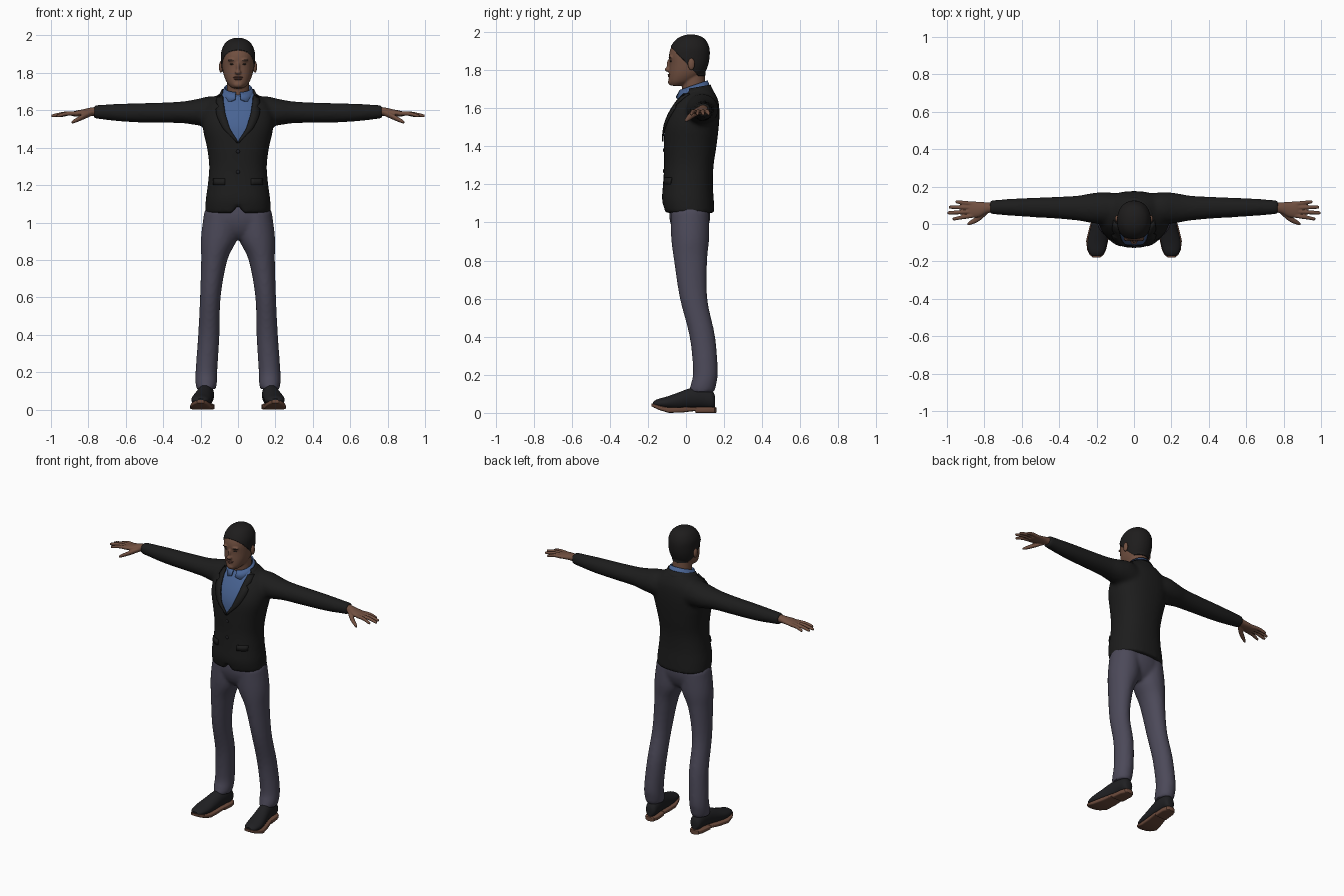
import bpy, bmesh, math
from mathutils import Vector, Matrix
from mathutils.bvhtree import BVHTree

if "Cube" in bpy.data.objects:
    bpy.data.objects.remove(bpy.data.objects["Cube"])


def material(name, r, g, b):
    m = bpy.data.materials.new(name)
    m.use_nodes = True
    m.diffuse_color = (r, g, b, 1)
    node = m.node_tree.nodes["Principled BSDF"]
    node.inputs["Base Color"].default_value = (r, g, b, 1)
    node.inputs["Roughness"].default_value = 0.8
    return m


JACKET = material("black jacket", .012, .012, .012)
HAIR = material("black hair", .013, .012, .012)
TROUSERS = material("slate trousers", .072, .067, .1)
SHIRT = material("blue shirt", .065, .125, .29)
SKIN = material("brown skin", .165, .08, .052)
LIPS = material("lips", .11, .048, .036)
EYES = material("dark eyes", .03, .022, .018)
LEATHER = material("black leather", .014, .014, .016)
SOLE = material("brown sole", .15, .07, .045)


def finish(name, bm, mats, angle=50):
    """Turn a bmesh into a smooth-shaded object."""
    bmesh.ops.recalc_face_normals(bm, faces=bm.faces)
    me = bpy.data.meshes.new(name)
    bm.to_mesh(me)
    bm.free()
    for m in mats:
        me.materials.append(m)
    me.shade_smooth()
    me.set_sharp_from_angle(angle=math.radians(angle))
    ob = bpy.data.objects.new(name, me)
    bpy.context.collection.objects.link(ob)
    return ob


def spline(rows, steps):
    """Catmull-Rom interpolation through rows of equal length."""
    out = []
    for i in range(len(rows) - 1):
        a, b, c, d = (Vector(rows[min(max(i + k, 0), len(rows) - 1)]) for k in (-1, 0, 1, 2))
        for k in range(steps):
            t = k / steps
            out.append(b + (c - a) * t / 2 + (a - b * 2.5 + c * 2 - d / 2) * t * t
                       + (b * 1.5 - a / 2 - c * 1.5 + d / 2) * t ** 3)
    return out + [Vector(rows[-1])]


def loft(bm, axis, rows, side=1, power=2, steps=4, sides=32):
    """Closed skin of superellipses; a row is (position, centre a, centre b, radius a, radius b)."""
    rings = []
    for t, ca, cb, ra, rb in spline(rows, steps):
        ring = []
        for k in range(sides):
            u = math.tau * k / sides
            c, s = math.cos(u), math.sin(u)
            a = ca + ra * math.copysign(abs(c) ** (2 / power), c)
            b = cb + rb * math.copysign(abs(s) ** (2 / power), s)
            x, y, z = {"x": (t, a, b), "y": (a, t, b), "z": (a, b, t)}[axis]
            ring.append(bm.verts.new((x * side, y, z)))
        rings.append(ring)
    for p, q in zip(rings, rings[1:]):
        for k in range(sides):
            j = (k + 1) % sides
            bm.faces.new((p[k], p[j], q[j], q[k]))
    bm.faces.new(rings[0])
    bm.faces.new(rings[-1])


def ball(bm, loc, radii):
    bmesh.ops.create_uvsphere(bm, u_segments=20, v_segments=12, radius=1,
                              matrix=Matrix.Translation(loc) @ Matrix.Diagonal((*radii, 1)))


def blend(bm, voxel, smooth):
    """Fuse overlapping volumes into one soft skin."""
    ob = finish("helper", bm, [])
    mod = ob.modifiers.new("fuse", "REMESH")
    mod.mode, mod.voxel_size = "VOXEL", voxel
    mod = ob.modifiers.new("soften", "SMOOTH")
    mod.iterations = smooth
    me = bpy.data.meshes.new_from_object(ob.evaluated_get(bpy.context.evaluated_depsgraph_get()))
    out = bmesh.new()
    out.from_mesh(me)
    bpy.data.objects.remove(ob)
    bpy.data.meshes.remove(me)
    return out


def cut(bm, point, normal, keep=lambda c: True):
    faces = [f for f in bm.faces if keep(f.calc_center_median())]
    geom = faces + list({e for f in faces for e in f.edges}) + list({v for f in faces for v in f.verts})
    bmesh.ops.bisect_plane(bm, geom=geom, plane_co=point, plane_no=normal, dist=.0002)


def ribbon(name, left, right, mat, thick=.008):
    """Thin cloth strip between two lines of points."""
    bm = bmesh.new()
    pairs = [(bm.verts.new(p), bm.verts.new(q)) for p, q in zip(left, right)]
    for (a, b), (c, d) in zip(pairs, pairs[1:]):
        bm.faces.new((a, b, d, c))
    ob = finish(name, bm, [mat])
    mod = ob.modifiers.new("cloth", "SOLIDIFY")
    mod.thickness, mod.offset = thick, 0
    return ob


# Jacket: torso and sleeves in one skin
bm = bmesh.new()
loft(bm, "z", [(1.05, 0, .02, .175, .13), (1.12, 0, .01, .173, .136), (1.2, 0, .01, .162, .131),
               (1.3, 0, .015, .154, .13), (1.4, 0, .022, .166, .138), (1.5, 0, .03, .188, .142),
               (1.57, 0, .043, .19, .133), (1.63, 0, .058, .17, .114), (1.67, 0, .065, .125, .092),
               (1.705, 0, .065, .075, .07)], power=2.3)
for s in (1, -1):
    loft(bm, "x", [(.06, .08, 1.58, .08, .09), (.15, .085, 1.593, .085, .082), (.22, .085, 1.59, .081, .07),
                   (.3, .085, 1.589, .067, .058), (.42, .087, 1.587, .058, .054), (.6, .089, 1.587, .049, .049),
                   (.77, .09, 1.592, .037, .036)], side=s)
bm = blend(bm, .012, 5)
# Small cutaway where the two front hems part
for v in bm.verts:
    if v.co.z < 1.1 and v.co.y < 0:
        v.co.z += .04 * max(0, 1 - abs(v.co.x) / .035) * (1.1 - v.co.z) / .05
surface = BVHTree.FromBMesh(bm)
opening = [(0, 1.43), (.045, 1.5), (.07, 1.58), (.082, 1.66), (.085, 1.73)]


def opening_width(z):
    for (x0, z0), (x1, z1) in zip(opening, opening[1:]):
        if z0 <= z <= z1:
            return x0 + (x1 - x0) * (z - z0) / (z1 - z0)
    return -1


def front(x, z, lift):
    hit = surface.ray_cast(Vector((x, -1, z)), Vector((0, 1, 0)))[0]
    return Vector((x, (hit.y if hit else .03) - lift, z))


# Shirt front: cut faces inside the neckline
for s in (1, -1):
    for (x0, z0), (x1, z1) in zip(opening, opening[1:]):
        cut(bm, (x0 * s, 0, z0), (z1 - z0, 0, (x0 - x1) * s),
            lambda c: c.y < .06 and z0 - .02 < c.z < z1 + .02 and 0 < c.x * s + .02 < .13)
for f in bm.faces:
    c = f.calc_center_median()
    f.material_index = int(c.y < .06 and abs(c.x) < opening_width(c.z))
finish("jacket", bm, [JACKET, SHIRT])

# Lapels, pocket flaps and buttons
for s, side in ((1, "left"), (-1, "right")):
    heights = [1.425 + .25 * k / 14 for k in range(15)]
    inner, outer = [], []
    for k, z in enumerate(heights):
        w = max(opening_width(z), 0)
        notch = .6 if k == 11 else 1
        inner.append(front(s * (w - .002), z, .007))
        outer.append(front(s * (w + notch * (.006 + .04 * math.sin(math.pi * min(k / 17, 1)))), z, .008))
    ribbon(side + "_lapel", inner, outer, JACKET)
    xs = [s * (.07 + .015 * k) for k in range(5)]
    ribbon(side + "_pocket_flap", [front(x, 1.235, .003) for x in xs], [front(x, 1.2, .005) for x in xs], JACKET)
bm = bmesh.new()
for z in (1.38, 1.27):
    ball(bm, front(0, z, 0), (.01, .006, .01))
finish("jacket_buttons", bm, [LEATHER])


# Collars: bands wrapped around the neck, higher at the back
def around(a, radius, z_front, z_back):
    back = (1 - math.cos(a)) / 2
    return Vector((radius * math.sin(a), .04 - radius * math.cos(a), z_front + (z_back - z_front) * back))


angles = [.16 + (math.tau - .32) * k / 40 for k in range(41)]
ribbon("shirt_collar", [around(a, .07, 1.695, 1.745) for a in angles],
       [around(a, .092, 1.635 + .025 * abs(math.cos(a / 2)) ** 40, 1.69) for a in angles], SHIRT)
angles = [1.3 + (math.tau - 2.6) * k / 24 for k in range(25)]
ribbon("jacket_collar", [around(a, .085, 1.69, 1.722) for a in angles],
       [around(a, .112, 1.64, 1.665) for a in angles], JACKET)

# Trousers: hips and legs
bm = bmesh.new()
loft(bm, "z", [(.91, 0, .02, .1, .05), (.95, 0, .02, .17, .085), (1.02, 0, .02, .187, .107), (1.1, 0, .02, .162, .105)])
for s in (1, -1):
    loft(bm, "z", [(.11, .17, .082, .052, .068), (.15, .17, .092, .058, .067), (.22, .168, .102, .058, .065),
                   (.4, .156, .086, .057, .067), (.6, .148, .04, .055, .072), (.8, .127, .024, .07, .087),
                   (.92, .1, .022, .098, .1), (1.06, .09, .02, .09, .1)], side=s)
finish("trousers", blend(bm, .011, 4), [TROUSERS])

# Head and neck with a cut hairline
bm = bmesh.new()
loft(bm, "z", [(1.62, 0, .05, .068, .064), (1.7, 0, .042, .06, .062), (1.8, 0, .035, .058, .062)])
loft(bm, "z", [(1.718, 0, -.05, .03, .03), (1.74, 0, -.025, .054, .065), (1.78, 0, 0, .074, .09),
               (1.83, 0, .013, .084, .1), (1.88, 0, .016, .087, .105), (1.92, 0, .02, .084, .098),
               (1.955, 0, .024, .067, .077), (1.974, 0, .026, .043, .05), (1.983, 0, .026, .016, .018)], power=2.15)
ball(bm, (0, -.094, 1.803), (.017, .018, .012))
ball(bm, (0, -.088, 1.828), (.01, .014, .03))
ball(bm, (0, -.077, 1.738), (.028, .018, .018))
for s in (1, -1):
    ball(bm, (s * .03, -.078, 1.868), (.026, .014, .009))
bm = blend(bm, .005, 3)
hairline, slope, nape = Vector((0, -.08, 1.922)), Vector((0, 1, .95)), 1.77
cut(bm, hairline, slope)
cut(bm, (0, 0, nape), (0, 0, 1))
for f in bm.faces:
    c = f.calc_center_median()
    f.material_index = int((c - hairline).dot(slope) > 0 and c.z > nape)
bm.normal_update()
for v in bm.verts:
    if all(f.material_index for f in v.link_faces):
        v.co += v.normal * .004
finish("head", bm, [SKIN, HAIR])

# Ears, eyes, brows and lips
ears, eyes, brows, lips = (bmesh.new() for _ in range(4))
for s in (1, -1):
    ball(ears, (s * .091, .028, 1.832), (.011, .018, .031))
    ball(eyes, (s * .032, -.078, 1.847), (.013, .007, .005))
    ball(brows, (s * .034, -.083, 1.868), (.02, .009, .004))
ball(lips, (0, -.086, 1.776), (.026, .011, .005))
ball(lips, (0, -.085, 1.767), (.022, .011, .006))
for name, part, mat in (("ears", ears, SKIN), ("eyes", eyes, EYES), ("eyebrows", brows, HAIR), ("lips", lips, LIPS)):
    finish(name, part, [mat])

for s, side in ((1, "left"), (-1, "right")):
    # Hand: palm, four fingers and a thumb
    bm = bmesh.new()
    loft(bm, "x", [(.75, .09, 1.594, .027, .025), (.79, .086, 1.592, .03, .022), (.83, .078, 1.587, .041, .018),
                   (.87, .077, 1.582, .043, .015), (.89, .077, 1.58, .036, .01)], side=s)
    for y, tip_y, tip_x in ((.045, .028, .97), (.066, .06, .998), (.088, .09, .99), (.108, .118, .955)):
        loft(bm, "x", [(.86, y, 1.583, .012, .012), ((.86 + tip_x) / 2, (y + tip_y) / 2, 1.582, .011, .011),
                       (tip_x - .01, tip_y, 1.571, .009, .009), (tip_x, tip_y, 1.57, .005, .005)], side=s, sides=12)
    loft(bm, "x", [(.78, .075, 1.587, .018, .016), (.83, .032, 1.564, .018, .015),
                   (.875, .007, 1.542, .012, .011), (.89, -.001, 1.535, .006, .006)], side=s, sides=16)
    finish(side + "_hand", blend(bm, .004, 2), [SKIN])

    # Shoe: rounded upper over a heeled sole
    bm = bmesh.new()
    loft(bm, "y", [(-.172, .2, .048, .022, .01), (-.15, .2, .05, .042, .022), (-.1, .197, .053, .053, .033),
                   (-.04, .188, .062, .05, .045), (.02, .178, .075, .045, .054), (.08, .17, .08, .042, .056),
                   (.135, .167, .07, .037, .048), (.152, .167, .06, .022, .03)], side=s)
    finish(side + "_shoe", bm, [LEATHER])
    bm = bmesh.new()
    loft(bm, "y", [(-.18, .2, .042, .018, .008), (-.165, .2, .036, .037, .01), (-.14, .2, .027, .05, .012),
                   (-.09, .197, .014, .059, .014), (-.02, .186, .016, .053, .014), (.048, .174, .021, .045, .011),
                   (.05, .174, .015, .045, .015), (.12, .168, .015, .043, .015), (.15, .167, .015, .033, .015),
                   (.16, .167, .015, .018, .014)], side=s, power=5, steps=1)
    finish(side + "_sole", bm, [SOLE], 35)
